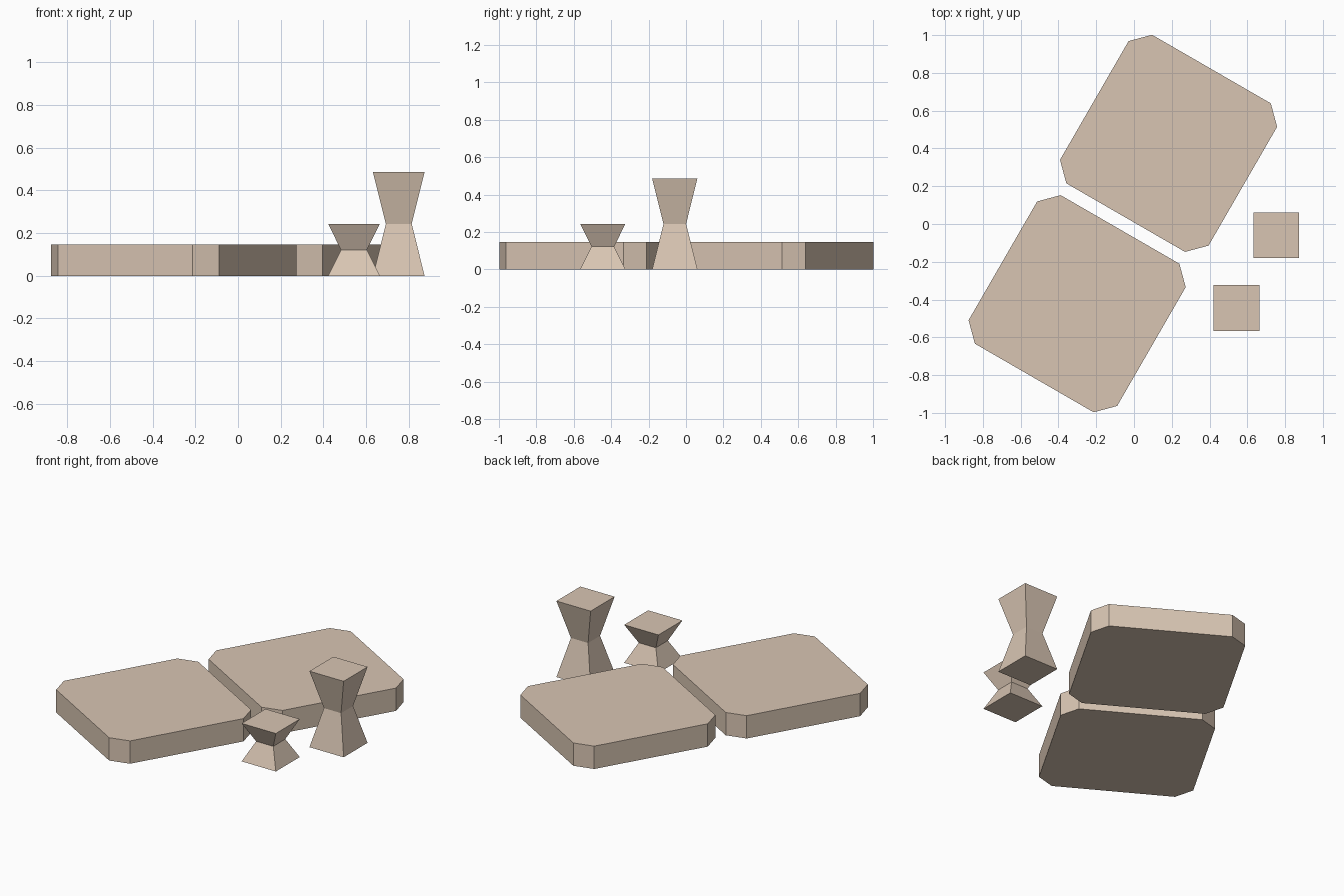
import bpy
from math import radians, cos, sin

if "Cube" in bpy.data.objects:
    bpy.data.objects.remove(bpy.data.objects["Cube"])


def stack(name, rings, loc):
    """Closed solid lofted through rings of (x, y, z) points."""
    n = len(rings[0])
    verts = [p for ring in rings for p in ring]
    faces = [tuple(reversed(range(n))), tuple(range(len(verts) - n, len(verts)))]
    for r in range(len(rings) - 1):
        a, b = r * n, (r + 1) * n
        faces += [(a + i, a + (i + 1) % n, b + (i + 1) % n, b + i) for i in range(n)]
    mesh = bpy.data.meshes.new(name)
    mesh.from_pydata(verts, [], faces)
    mesh.materials.append(mat)
    obj = bpy.data.objects.new(name, mesh)
    obj.location = loc
    bpy.context.collection.objects.link(obj)


def square(h, z):
    return [(-h, -h, z), (h, -h, z), (h, h, z), (-h, h, z)]


def chamfered(h, c, z, angle):
    # square of half size h with corners cut by c, turned about z
    k = h - c
    pts = [(k, -h), (h, -k), (h, k), (k, h), (-k, h), (-h, k), (-h, -k), (-k, -h)]
    ca, sa = cos(angle), sin(angle)
    return [(x * ca - y * sa, x * sa + y * ca, z) for x, y in pts]


mat = bpy.data.materials.new("tan")
mat.diffuse_color = (0.69, 0.56, 0.45, 1)
mat.use_nodes = True
mat.node_tree.nodes["Principled BSDF"].inputs["Base Color"].default_value = mat.diffuse_color

# Two flat slabs with cut corners
for name, x, y in (("back_slab", 0.183, 0.427), ("front_slab", -0.301, -0.422)):
    stack(name, [chamfered(0.454, 0.091, z, radians(-30)) for z in (0, 0.146)], (x, y, 0))

# Two waisted stools
for name, x, y, height in (("tall_stool", 0.753, -0.06, 0.486), ("short_stool", 0.543, -0.445, 0.243)):
    stack(name, [square(0.121, 0), square(0.0605, height / 2), square(0.121, height)], (x, y, 0))
